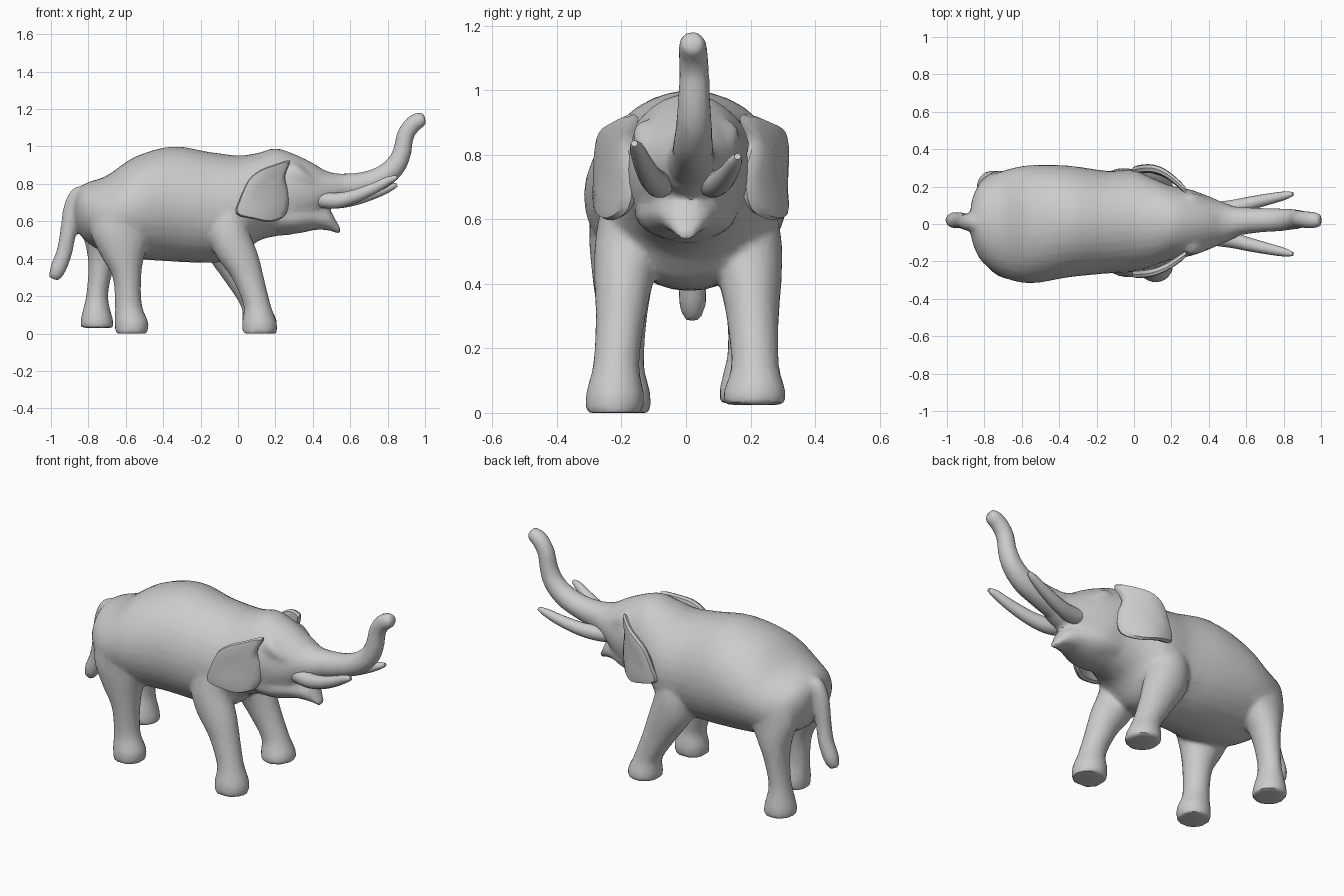
import bpy, bmesh
from math import sin, cos, pi, atan2, radians

if "Cube" in bpy.data.objects:
    bpy.data.objects.remove(bpy.data.objects["Cube"])


def spline(pts, steps, closed=False):
    """Catmull-Rom through tuples of any length."""
    n, out = len(pts), []
    get = (lambda i: pts[i % n]) if closed else (lambda i: pts[max(0, min(n - 1, i))])
    for i in range(n if closed else n - 1):
        for k in range(steps):
            t = k / steps
            out.append(tuple(0.5 * (2 * b + (c - a) * t + (2 * a - 5 * b + 4 * c - d) * t * t
                                    + (3 * b - a - 3 * c + d) * t ** 3)
                             for a, b, c, d in zip(get(i - 1), get(i), get(i + 1), get(i + 2))))
    return out if closed else out + [pts[-1]]


def skin(name, rings):
    """Mesh object from equal-length rings of points, capped at both ends."""
    bm = bmesh.new()
    loops = [[bm.verts.new(p) for p in r] for r in rings]
    n = len(loops[0])
    for a, b in zip(loops, loops[1:]):
        for i in range(n):
            j = (i + 1) % n
            bm.faces.new((a[i], a[j], b[j], b[i]))
    bm.faces.new(loops[0])
    bm.faces.new(loops[-1])
    bmesh.ops.recalc_face_normals(bm, faces=bm.faces)
    me = bpy.data.meshes.new(name)
    bm.to_mesh(me)
    bm.free()
    ob = bpy.data.objects.new(name, me)
    bpy.context.collection.objects.link(ob)
    return ob


def loft(name, secs, steps=4, n=32):
    """Sections: centre x, y, z, half width in y, half height, tilt of the height axis."""
    rings = []
    for x, y, z, a, b, t in spline(secs, steps):
        rings.append([(x + b * cos(t) * sin(2 * pi * i / n), y + a * cos(2 * pi * i / n),
                       z + b * sin(t) * sin(2 * pi * i / n)) for i in range(n)])
    return skin(name, rings)


def along_x(name, rows):   # rows: x, z low, z high, y low, y high
    return loft(name, [(x, (c + d) / 2, (a + b) / 2, (d - c) / 2, (b - a) / 2, pi / 2)
                       for x, a, b, c, d in rows])


def along_z(name, rows, side):   # rows: z, x low, x high, inner y, outer y
    return loft(name, [((a + b) / 2, side * (c + d) / 2, z, (d - c) / 2, (b - a) / 2, 0)
                       for z, a, b, c, d in rows])


def tube(name, pts, n=16):   # pts: x, y, z, radius
    secs = []
    for i, (x, y, z, r) in enumerate(pts):
        p, q = pts[max(0, i - 1)], pts[min(len(pts) - 1, i + 1)]
        secs.append((x, y, z, r, r, atan2(q[0] - p[0], p[2] - q[2])))
    return loft(name, secs, n=n)


def finish(ob):
    bpy.ops.object.select_all(action='DESELECT')
    ob.select_set(True)
    bpy.context.view_layer.objects.active = ob
    bpy.ops.object.shade_smooth_by_angle(angle=radians(35))


# Torso running into the head
parts = [along_x("body", [
    (-.875, .62, .72, -.03, .07), (-.86, .56, .765, -.11, .15), (-.81, .49, .805, -.205, .23),
    (-.70, .43, .845, -.285, .285), (-.55, .40, .945, -.317, .315), (-.35, .385, 1.0, -.285, .312),
    (-.15, .378, .97, -.265, .285), (0, .40, .952, -.255, .288), (.10, .49, .964, -.225, .245),
    (.20, .52, .99, -.19, .205), (.30, .533, .96, -.172, .185), (.40, .59, .912, -.137, .148),
    (.47, .66, .87, -.105, .118), (.55, .69, .852, -.07, .088)])]

# Lower jaw
parts.append(along_x("jaw", [
    (.22, .53, .72, -.16, .16), (.32, .535, .71, -.15, .15), (.42, .555, .69, -.105, .105),
    (.49, .55, .66, -.07, .07), (.52, .54, .61, -.045, .045), (.55, .53, .56, -.022, .022)]))

# Trunk and tail
parts.append(tube("trunk", [
    (.42, .01, .77, .09), (.55, .015, .778, .078), (.67, .02, .798, .066), (.77, .022, .835, .062),
    (.845, .025, .90, .056), (.88, .025, .98, .05), (.895, .025, 1.06, .047),
    (.935, .022, 1.12, .046), (.975, .02, 1.143, .042), (1.0, .02, 1.15, .03)]))
parts.append(tube("tail", [
    (-.79, .01, .75, .04), (-.85, .01, .74, .048), (-.89, .01, .66, .046), (-.91, .015, .53, .043),
    (-.93, .02, .43, .043), (-.965, .02, .34, .043), (-.985, .02, .29, .026)]))

# Legs
front_near = [(0, .025, .207, .135, .312), (.06, .022, .207, .13, .31), (.15, .03, .175, .145, .288),
              (.30, -.035, .138, .125, .28), (.42, -.12, .108, .10, .285),
              (.55, -.16, .06, .09, .28), (.70, -.12, .03, .11, .25)]
front_far = [(.025, .025, .207, .115, .308), (.07, .022, .207, .118, .308), (.15, .015, .172, .14, .288),
             (.30, -.085, .12, .125, .288), (.42, -.165, .085, .10, .297),
             (.55, -.18, .045, .09, .295), (.70, -.14, .02, .11, .26)]
back_near = [(0, -.655, -.485, .11, .285), (.06, -.66, -.48, .11, .285),
             (.15, -.658, -.513, .13, .265), (.30, -.67, -.518, .12, .275),
             (.42, -.735, -.50, .10, .29), (.55, -.79, -.46, .08, .30),
             (.68, -.77, -.45, .08, .285), (.78, -.72, -.5, .08, .24)]
back_far = [(.03, -.84, -.665, .105, .285), (.08, -.84, -.67, .105, .285),
            (.20, -.812, -.695, .13, .265), (.35, -.80, -.665, .12, .275),
            (.45, -.81, -.62, .10, .285), (.57, -.84, -.55, .08, .28),
            (.68, -.83, -.5, .08, .27), (.77, -.77, -.52, .08, .23)]
for name, rows, side in (("front_leg_near", front_near, -1), ("front_leg_far", front_far, 1),
                         ("back_leg_near", back_near, -1), ("back_leg_far", back_far, 1)):
    parts.append(along_z(name, rows, side))

# Brow ridges
for s in (-1, 1):
    parts.append(along_x("brow", [
        (.24, .83, .86, s * .12 - .02, s * .12 + .02), (.30, .81, .91, s * .115 - .05, s * .115 + .05),
        (.37, .78, .87, s * .105 - .045, s * .105 + .045), (.43, .78, .81, s * .09 - .02, s * .09 + .02)]))

# Fuse the fleshy parts into one sculpted skin
bpy.ops.object.select_all(action='DESELECT')
for p in parts:
    p.select_set(True)
body = parts[0]
bpy.context.view_layer.objects.active = body
bpy.ops.object.join()
mod = body.modifiers.new("fuse", 'REMESH')
mod.mode, mod.voxel_size = 'VOXEL', .012
mod = body.modifiers.new("soften", 'SMOOTH')
mod.factor, mod.iterations = .5, 6
mod = body.modifiers.new("facet", 'DECIMATE')
mod.ratio = .15
for m in list(body.modifiers):
    bpy.ops.object.modifier_apply(modifier=m.name)
finish(body)

# Ears: lens-shaped flaps bowed outwards towards the back
outline = spline([(.28, .925), (.20, .905), (.12, .875), (.055, .82), (.01, .72), (-.01, .64),
                  (.08, .612), (.18, .597), (.255, .635), (.272, .74), (.25, .84)], 3, closed=True)
for s, name, out, bow in ((-1, "ear_near", .27, .03), (1, "ear_far", .29, .05)):
    rings = []
    for k, off in ((.4, .016), (.8, .02), (.95, .016), (1, 0), (.95, -.018), (.8, -.024), (.4, -.024)):
        ring = []
        for x, z in outline:
            x, z = .14 + (x - .14) * k, .75 + (z - .75) * k
            ring.append((x, s * (out - .38 * max(x, 0) + bow * sin(pi * x / .27) + off), z))
        rings.append(ring)
    finish(skin(name, rings))

# Tusks
for s, name, lift in ((-1, "tusk_near", .04), (1, "tusk_far", 0)):
    finish(tube(name, [
        (.42, s * .07, .72, .045), (.52, s * .085, .71, .043), (.62, s * .11, .72 + lift * .3, .037),
        (.73, s * .135, .75 + lift * .7, .03), (.81, s * .152, .78 + lift, .022),
        (.85, s * .16, .795 + lift, .01)], n=14))
